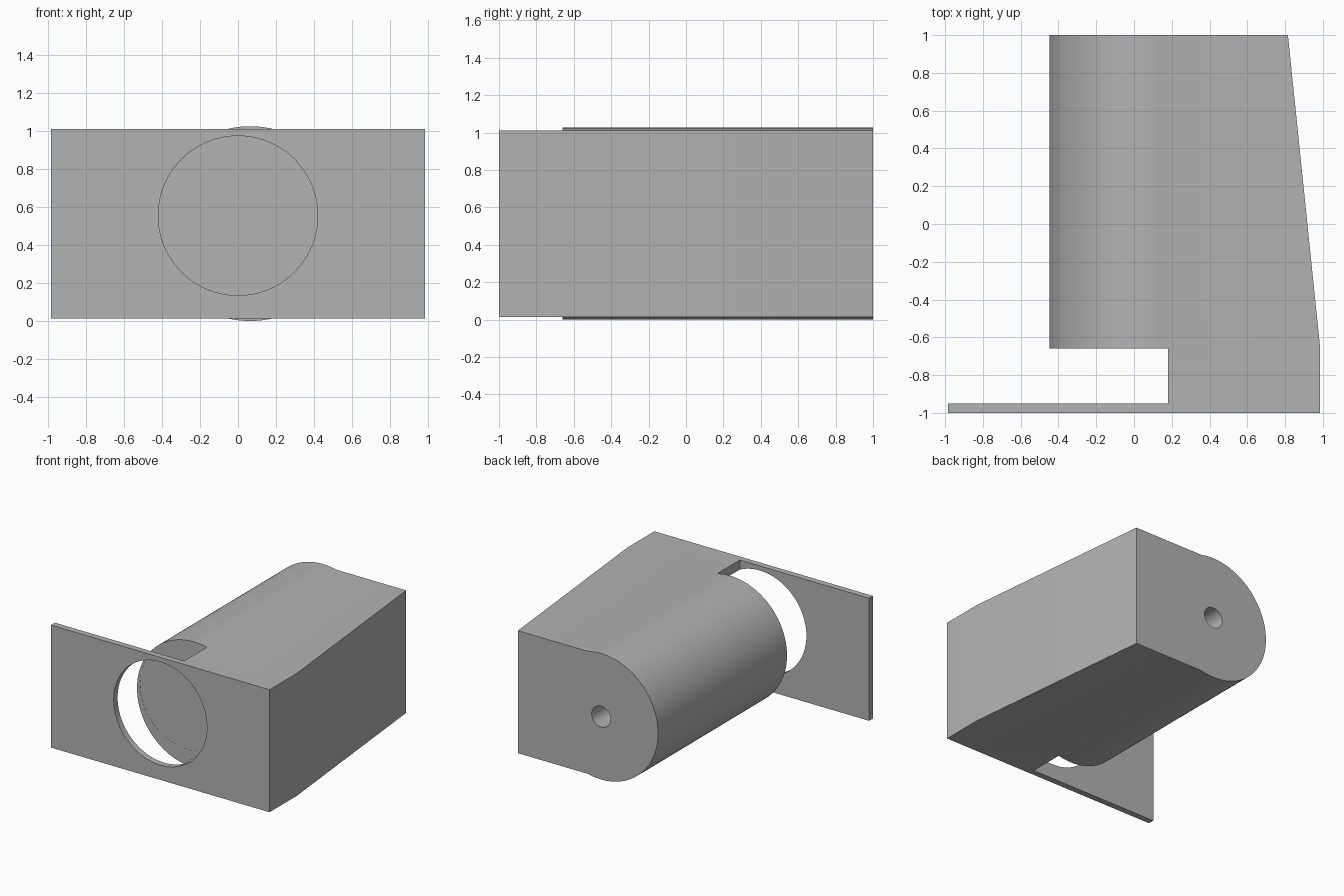
import bpy, bmesh, math

cube = bpy.data.objects.get("Cube")
if cube:
    bpy.data.objects.remove(cube, do_unlink=True)

grey = bpy.data.materials.new("plain_grey")
grey.use_nodes = True
colour = (0.45, 0.45, 0.45, 1)
grey.diffuse_color = colour
for node in grey.node_tree.nodes:
    if node.type == 'BSDF_PRINCIPLED':
        node.inputs["Base Color"].default_value = colour


def add_object(name, bm):
    bmesh.ops.recalc_face_normals(bm, faces=bm.faces)
    mesh = bpy.data.meshes.new(name)
    bm.to_mesh(mesh)
    bm.free()
    mesh.materials.append(grey)
    obj = bpy.data.objects.new(name, mesh)
    bpy.context.collection.objects.link(obj)
    return obj


def extrude_plan(name, outline, bottom, top):
    bm = bmesh.new()
    face = bm.faces.new([bm.verts.new((x, y, bottom)) for x, y in outline])
    result = bmesh.ops.extrude_face_region(bm, geom=[face])
    verts = [v for v in result["geom"] if isinstance(v, bmesh.types.BMVert)]
    bmesh.ops.translate(bm, verts=verts, vec=(0, 0, top - bottom))
    return add_object(name, bm)


def y_cylinder(name, x, z, radius, front, back, sides=128):
    bm = bmesh.new()
    bmesh.ops.create_cone(bm, cap_ends=True, segments=sides, radius1=radius,
                          radius2=radius, depth=back - front)
    for v in bm.verts:
        a, b, c = v.co
        v.co = (x + a, (front + back) / 2 + c, z + b)
    return add_object(name, bm)


def combine(target, tool, operation):
    mod = target.modifiers.new(tool.name, 'BOOLEAN')
    mod.operation = operation
    mod.solver = 'EXACT'
    mod.object = tool
    bpy.context.view_layer.objects.active = target
    bpy.ops.object.modifier_apply(modifier=mod.name)
    bpy.data.objects.remove(tool, do_unlink=True)


# Tapered block with the front plate and the notch behind it
AXIS_X, AXIS_Z = 0.065, 0.513
STEP = -0.66
outline = [(-0.985, -1), (0.985, -1), (0.985, -0.65), (0.815, 1),
           (AXIS_X, 1), (AXIS_X, STEP), (0.18, STEP),
           (0.18, -0.95), (-0.985, -0.95)]
body = extrude_plan("housing_body", outline, 0.014, 1.012)

# Round barrel merged into the block
combine(body, y_cylinder("barrel", AXIS_X, AXIS_Z, 0.513, STEP, 1), 'UNION')

# Main bore, offset front opening and small rear hole
for name, x, z, radius, front, back in (
        ("main_bore", AXIS_X, AXIS_Z, 0.42, STEP - 0.01, 0.91),
        ("front_opening", 0, 0.555, 0.42, -1.1, STEP + 0.001),
        ("rear_hole", AXIS_X, AXIS_Z, 0.085, 0.8, 1.1)):
    combine(body, y_cylinder(name, x, z, radius, front, back), 'DIFFERENCE')

# Smooth round walls, sharp edges kept
bpy.ops.object.select_all(action='DESELECT')
body.select_set(True)
bpy.context.view_layer.objects.active = body
bpy.ops.object.shade_smooth_by_angle(angle=math.radians(20))
